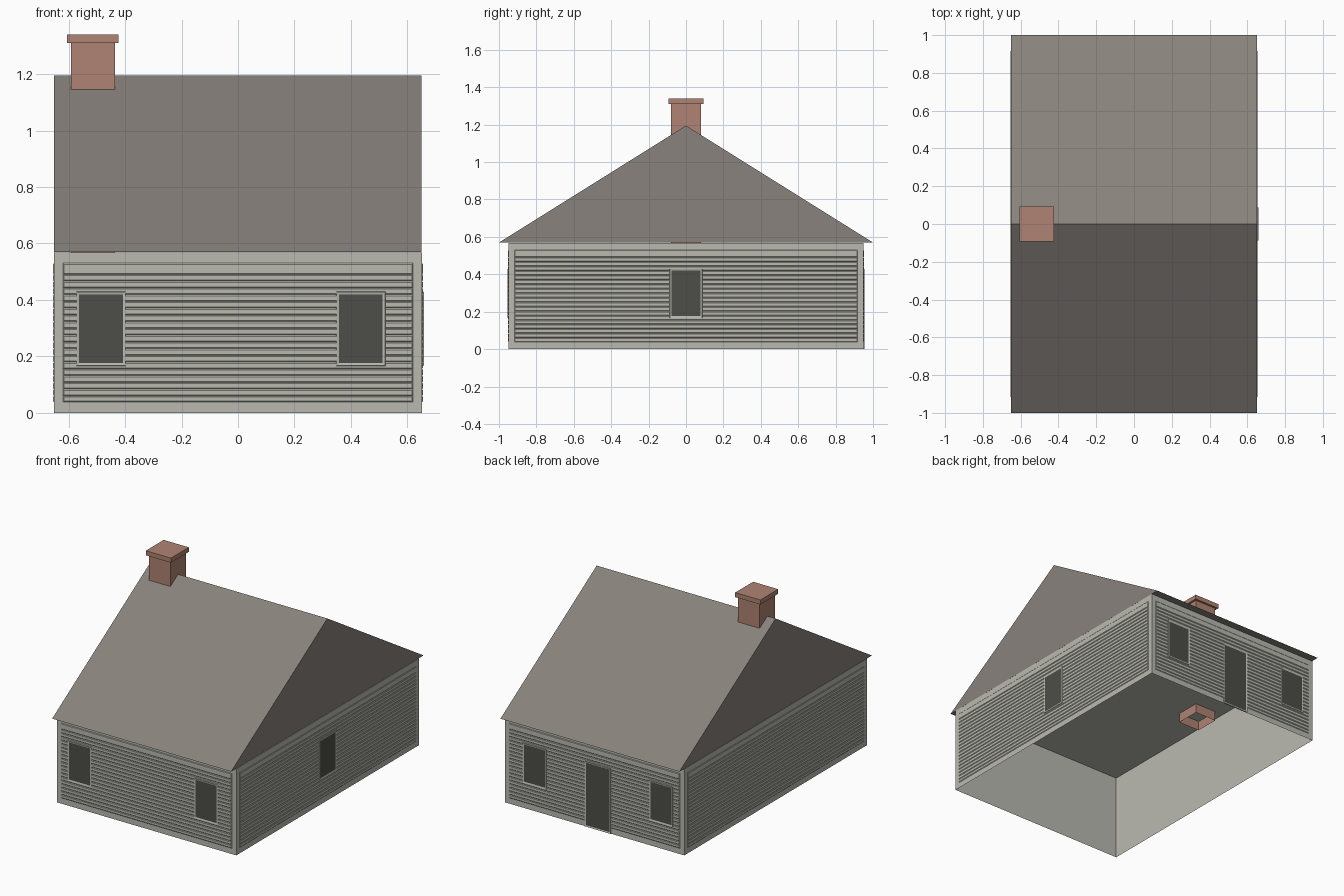
import bpy, bmesh
from math import pi
from mathutils import Matrix, Vector

cube = bpy.data.objects.get("Cube")
if cube:
    bpy.data.objects.remove(cube, do_unlink=True)


def material(name, srgb):
    col = [((c / 255 + 0.055) / 1.055) ** 2.4 for c in srgb] + [1]
    m = bpy.data.materials.new(name)
    m.use_nodes = True
    m.diffuse_color = col
    m.node_tree.nodes["Principled BSDF"].inputs["Base Color"].default_value = col
    return m


WALL = material("pale grey paint", (186, 186, 177))
ROOF = material("roof brown grey", (136, 130, 124))
GLASS = material("dark opening", (77, 78, 72))
BRICK = material("chimney brick", (175, 131, 115))

HALF_X, HALF_Y, EAVE, RIDGE = 0.652, 0.949, 0.57, 1.195


def finish(name, bm, *mats):
    mesh = bpy.data.meshes.new(name)
    bm.to_mesh(mesh)
    bm.free()
    for m in mats:
        mesh.materials.append(m)
    ob = bpy.data.objects.new(name, mesh)
    bpy.context.collection.objects.link(ob)
    return ob


def add_box(bm, lo, hi):
    """Add a box between two corners and return its faces."""
    lo, hi = Vector(lo), Vector(hi)
    mat = Matrix.Translation((lo + hi) / 2) @ Matrix.Diagonal((*(hi - lo), 1))
    verts = bmesh.ops.create_cube(bm, size=1, matrix=mat)["verts"]
    faces = list({f for v in verts for f in v.link_faces})
    bm.normal_update()
    return faces


def drop_bottom(bm, faces):
    bottom = min(faces, key=lambda f: f.normal.z)
    bmesh.ops.delete(bm, geom=[bottom], context="FACES_ONLY")


def raised_panel(bm, out, u, z, depth, slope):
    """Add a backless front-wall panel with sloped sides; return its front face."""
    faces = add_box(bm, (u[0], -out - depth, z[0]), (u[1], -out, z[1]))
    front = min(faces, key=lambda f: f.normal.y)
    back = max(faces, key=lambda f: f.normal.y)
    bmesh.ops.delete(bm, geom=[back], context="FACES_ONLY")
    mid = front.calc_center_median()
    for v in front.verts:
        v.co.x += slope if v.co.x < mid.x else -slope
        v.co.z += slope if v.co.z < mid.z else -slope
    return front


def turn(bm, quarter):
    """Move a front-wall part round to another wall."""
    bm.transform(Matrix.Rotation(quarter * pi / 2, 4, "Z"))


def siding(name, quarter):
    """Horizontal boards with V grooves between them."""
    half, out = (HALF_Y, HALF_X) if quarter % 2 else (HALF_X, HALF_Y)
    u = half - 0.032
    joints = [0.038] + [0.06 + i * 0.0239 for i in range(19)] + [0.53]
    bm = bmesh.new()
    for low, high in zip(joints, joints[1:]):
        raised_panel(bm, out, (-u, u), (low, high), 0.003, 0.004)
    turn(bm, quarter)
    finish(name, bm, WALL)


def opening(name, quarter, centre, width, bottom, top):
    """A framed window or door, its dark pane sunk in the frame."""
    out = HALF_X if quarter % 2 else HALF_Y
    bm = bmesh.new()
    pane = raised_panel(bm, out, (centre - width / 2, centre + width / 2),
                        (bottom, top), 0.006, 0.001)
    bmesh.ops.inset_region(bm, faces=[pane], thickness=0.013)
    bmesh.ops.translate(bm, verts=pane.verts, vec=(0, 0.002, 0))
    pane.material_index = 1
    turn(bm, quarter)
    finish(name, bm, WALL, GLASS)


# Wall shell, open below, its top forming the ceiling
bm = bmesh.new()
shell = add_box(bm, (-HALF_X, -HALF_Y, 0), (HALF_X, HALF_Y, EAVE - 0.002))
drop_bottom(bm, shell)
finish("walls", bm, WALL)

# Siding on all four walls
for k, side in enumerate(("front", "left", "back", "right")):
    siding(side + "_siding", k)

# Windows and door (positions run to the right as seen from outside)
for k, label, centre in ((0, "front_window_a", -0.485), (0, "front_window_b", 0.435),
                         (2, "back_window_a", -0.435), (2, "back_window_b", 0.485),
                         (1, "left_window", 0)):
    opening(label, k, centre, 0.175, 0.166, 0.43)
opening("back_door", 2, 0.025, 0.19, 0, 0.43)

# Solid gable roof
bm = bmesh.new()
profile = [bm.verts.new((-0.652, y, z)) for y, z in ((-1, EAVE), (1, EAVE), (0, RIDGE))]
gable = bm.faces.new(profile)
ext = bmesh.ops.extrude_face_region(bm, geom=[gable], use_keep_orig=True)["geom"]
bmesh.ops.translate(bm, vec=(1.302, 0, 0),
                    verts=[g for g in ext if isinstance(g, bmesh.types.BMVert)])
bmesh.ops.recalc_face_normals(bm, faces=bm.faces)
finish("roof", bm, ROOF)

# Chimney stack, an open tube that ends just below the ceiling
bm = bmesh.new()
stack = add_box(bm, (-0.592, -0.08, 0.505), (-0.436, 0.08, 1.31))
drop_bottom(bm, stack)
finish("chimney_stack", bm, BRICK)

# Chimney cap
bm = bmesh.new()
add_box(bm, (-0.606, -0.093, 1.31), (-0.423, 0.093, 1.34))
finish("chimney_cap", bm, BRICK)
